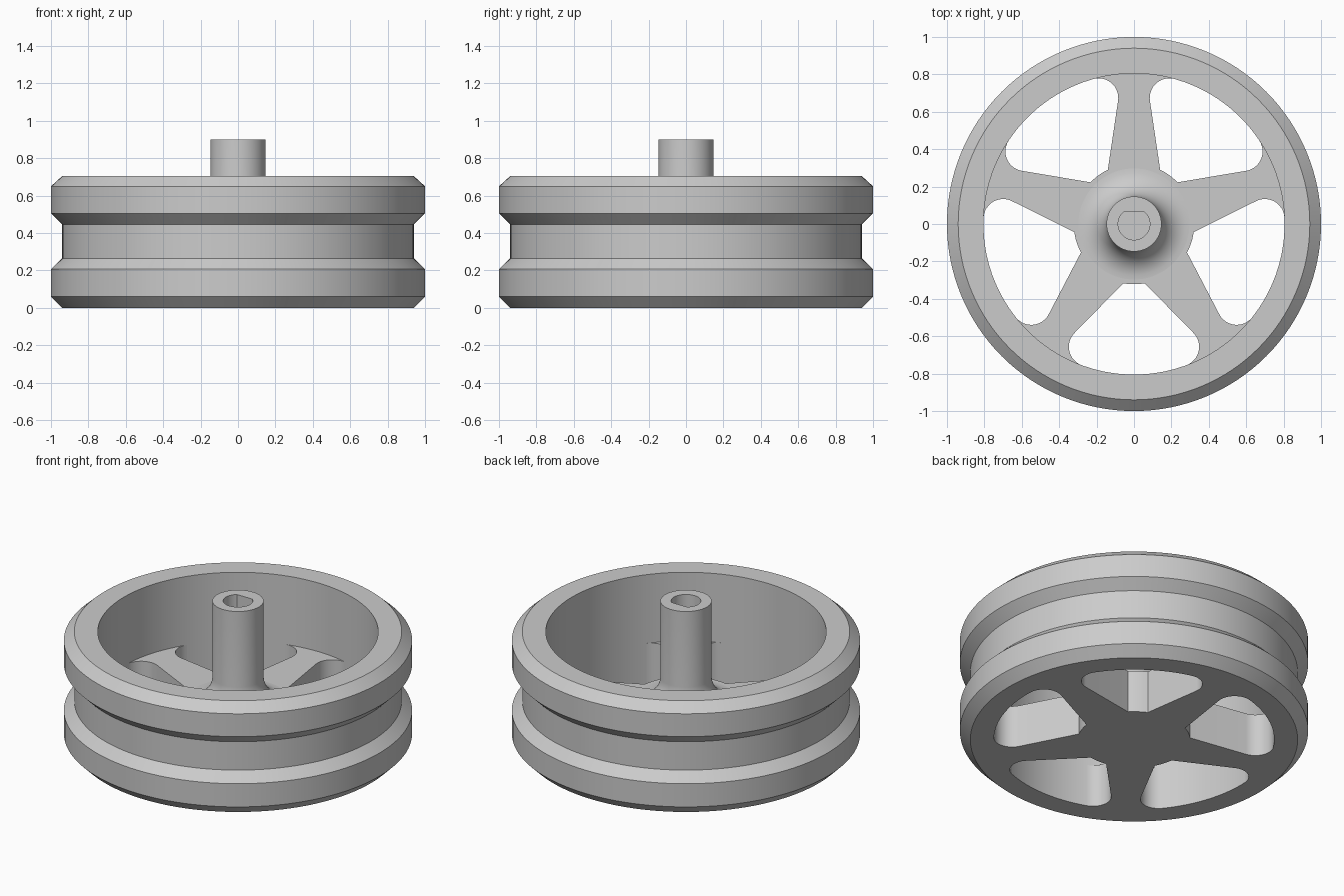
import bpy
import bmesh
from math import sin, cos, atan2, pi, radians
from mathutils import Vector, Matrix

SEGMENTS = 128
WALL = 0.805        # inner radius of the rim
PLATE_TOP = 0.27    # thickness of the spoke plate

if "Cube" in bpy.data.objects:
    bpy.data.objects.remove(bpy.data.objects["Cube"])

grey = bpy.data.materials.new("plain grey")
grey.use_nodes = True
grey.diffuse_color = (0.6, 0.6, 0.6, 1)
grey.node_tree.nodes["Principled BSDF"].inputs["Base Color"].default_value = grey.diffuse_color


def finish(name, bm):
    bmesh.ops.recalc_face_normals(bm, faces=bm.faces)
    mesh = bpy.data.meshes.new(name)
    bm.to_mesh(mesh)
    bm.free()
    mesh.materials.append(grey)
    obj = bpy.data.objects.new(name, mesh)
    bpy.context.collection.objects.link(obj)
    bpy.ops.object.select_all(action="DESELECT")
    obj.select_set(True)
    bpy.context.view_layer.objects.active = obj
    bpy.ops.object.shade_smooth_by_angle(angle=radians(25))
    return obj


def lathe(name, profile, closed=False):
    """Loft rings of (radius, z, optional flat limit on +y)."""
    bm = bmesh.new()
    rings = []
    for r, z, *flat in profile:
        ring = []
        for i in range(SEGMENTS):
            a = 2 * pi * i / SEGMENTS
            x, y = r * cos(a), r * sin(a)
            ring.append(bm.verts.new((x, min(y, flat[0]) if flat else y, z)))
        rings.append(ring)
    pairs = list(zip(rings, rings[1:]))
    if closed:
        pairs.append((rings[-1], rings[0]))
    for low, high in pairs:
        for i in range(SEGMENTS):
            j = (i + 1) % SEGMENTS
            bm.faces.new((low[i], low[j], high[j], high[i]))
    if not closed:
        bm.faces.new(rings[-1])
    return finish(name, bm)


# Rim with chamfered flanges and a central groove
lathe("rim", [
    (WALL, 0), (0.94, 0), (1, 0.06), (1, 0.207), (0.94, 0.265),
    (0.94, 0.445), (1, 0.505), (1, 0.65), (0.94, 0.705), (WALL, 0.705),
], closed=True)

# Hub with a curved foot and a blind D-shaped bore
HUB, FOOT = 0.147, 0.15
foot = [(HUB + FOOT * (1 - cos(a)), PLATE_TOP + FOOT * (1 - sin(a)))
        for a in [pi / 2 * (1 - i / 10) for i in range(11)]]
foot.reverse()
foot = foot[::-1]
D_FLAT = 0.0657
lathe("hub", foot + [(HUB, 0.9), (0.085, 0.9, D_FLAT), (0.085, 0.3, D_FLAT)])

# Spoke plate: half a spoke along +x, mirrored and repeated five times
corner = Vector((0.29, 0.14))
neck = Vector((0.66, 0.085))
edge = (neck - corner).normalized()
normal = Vector((-edge.y, edge.x))
ROUND = 0.105
# centre of the rounded pocket end, touching the spoke edge and the wall
centre = corner + normal * ROUND
centre += edge * (-centre.dot(edge)
                  + (centre.dot(edge) ** 2 - centre.length_squared + (WALL - ROUND) ** 2) ** 0.5)
start = atan2(-normal.y, -normal.x)
tip = atan2(centre.y, centre.x)
half = [corner]
for i in range(17):
    a = start + (tip - start) * i / 16
    half.append(centre + ROUND * Vector((cos(a), sin(a))))


def arc(radius, a0, a1, steps):
    return [Vector((radius * cos(a0 + (a1 - a0) * i / steps),
                    radius * sin(a0 + (a1 - a0) * i / steps))) for i in range(steps + 1)]


inner = atan2(corner.y, corner.x)
spoke = [Vector((p.x, -p.y)) for p in half]
spoke += arc(WALL + 0.004, -tip, tip, 12)
spoke += half[::-1]
spoke += arc(corner.length, inner, 2 * pi / 5 - inner, 6)[1:-1]

bm = bmesh.new()
outline = []
for k in range(5):
    turn = Matrix.Rotation(pi / 2 + k * 2 * pi / 5, 2)
    outline += [bm.verts.new((*(turn @ p), 0)) for p in spoke]
base = bm.faces.new(outline)
top = bmesh.ops.extrude_face_region(bm, geom=[base], use_keep_orig=True)
bmesh.ops.translate(bm, vec=(0, 0, PLATE_TOP),
                    verts=[v for v in top["geom"] if isinstance(v, bmesh.types.BMVert)])
finish("spoke_plate", bm)
